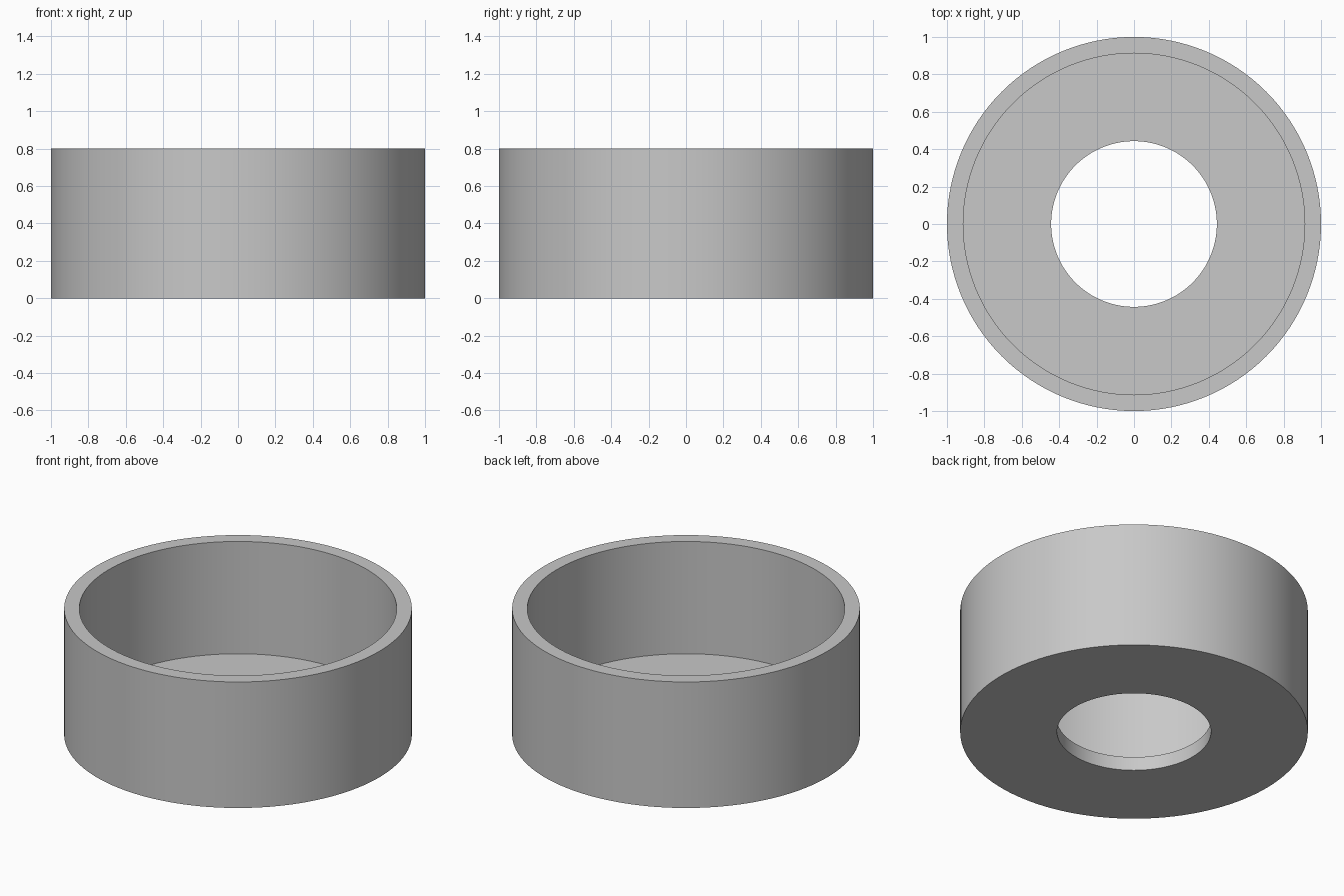
import bpy
import bmesh
import math

cube = bpy.data.objects.get("Cube")
if cube:
    bpy.data.objects.remove(cube, do_unlink=True)

# Plain grey material
grey = bpy.data.materials.new("light grey")
grey.use_nodes = True
colour = (0.58, 0.58, 0.58, 1)
grey.diffuse_color = colour
grey.node_tree.nodes["Principled BSDF"].inputs["Base Color"].default_value = colour

# Dimensions
SIDES = 128
OUTER, INNER, HOLE = 1.0, 0.913, 0.443
HEIGHT, FLOOR = 0.8, 0.087

# Closed cross-section of the cup: floor with a centre hole, and the wall
profile = [(HOLE, 0), (OUTER, 0), (OUTER, HEIGHT),
           (INNER, HEIGHT), (INNER, FLOOR), (HOLE, FLOOR)]

# Revolve the section about the vertical axis
bm = bmesh.new()
verts = [bm.verts.new((r, 0, z)) for r, z in profile]
edges = [bm.edges.new((a, b)) for a, b in zip(verts, verts[1:] + verts[:1])]
bmesh.ops.spin(bm, geom=verts + edges, axis=(0, 0, 1), cent=(0, 0, 0),
               angle=math.tau, steps=SIDES)
bmesh.ops.remove_doubles(bm, verts=bm.verts, dist=0.0001)
bmesh.ops.recalc_face_normals(bm, faces=bm.faces)
mesh = bpy.data.meshes.new("ring_cup")
bm.to_mesh(mesh)
bm.free()
mesh.materials.append(grey)

cup = bpy.data.objects.new("ring_cup", mesh)
bpy.context.collection.objects.link(cup)

# Smooth the curved walls, keep the rims sharp
bpy.ops.object.select_all(action="DESELECT")
cup.select_set(True)
bpy.context.view_layer.objects.active = cup
bpy.ops.object.shade_smooth_by_angle(angle=math.radians(30))
